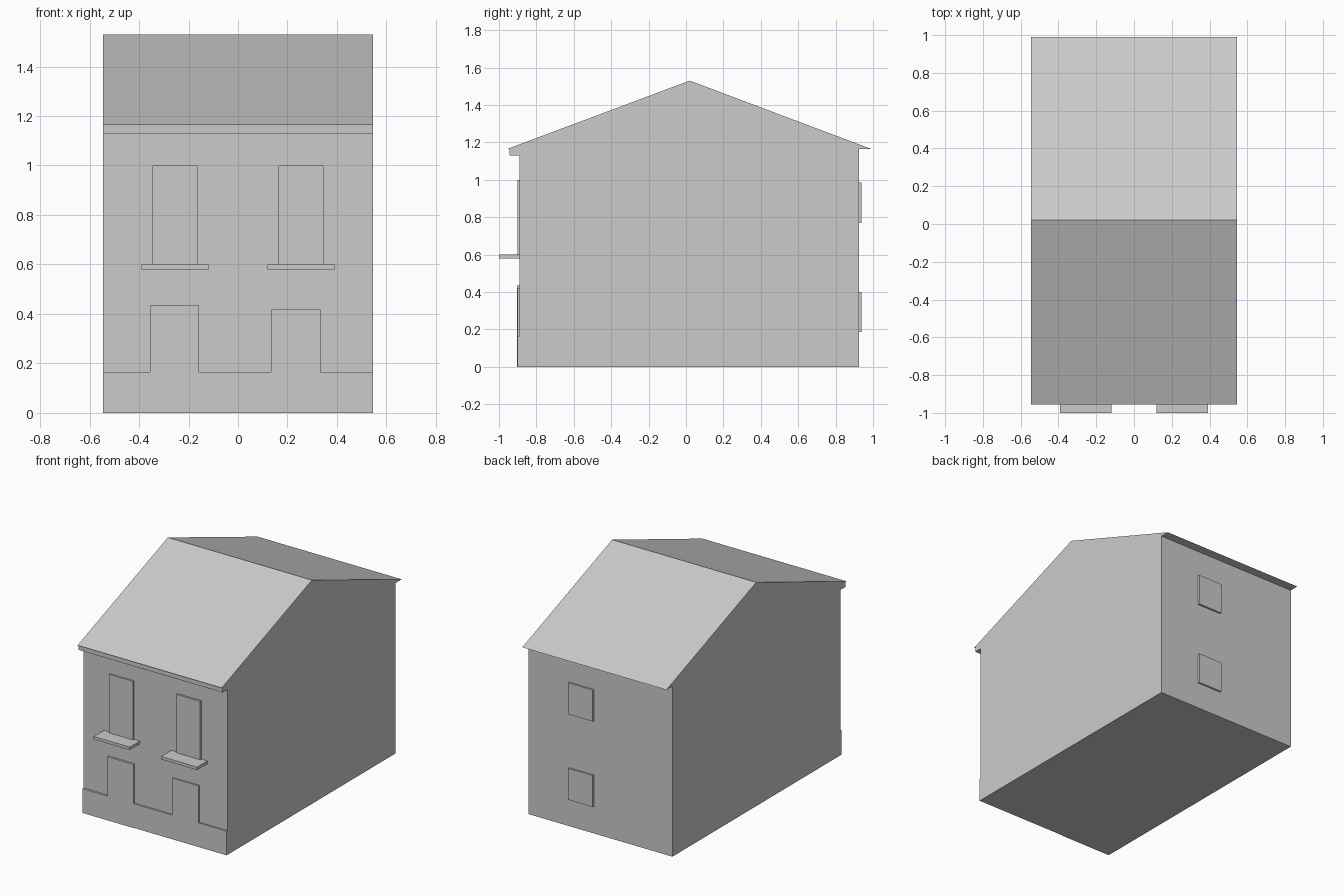
import bpy
import bmesh
from mathutils import Vector

cube = bpy.data.objects.get("Cube")
if cube:
    bpy.data.objects.remove(cube, do_unlink=True)

grey = bpy.data.materials.new("plain_grey")
grey.use_nodes = True
colour = (0.6, 0.6, 0.6, 1)
grey.diffuse_color = colour
grey.node_tree.nodes["Principled BSDF"].inputs["Base Color"].default_value = colour

HALF = 0.545      # half the house width
FRONT = -0.89     # front wall plane
BACK = 0.925      # back wall plane
EAVE = 1.165      # eave height


def prism(name, points, offset):
    """Extrude a flat outline by an offset into a closed solid."""
    bm = bmesh.new()
    face = bm.faces.new([bm.verts.new(p) for p in points])
    result = bmesh.ops.extrude_face_region(bm, geom=[face], use_keep_orig=True)
    moved = [g for g in result["geom"] if isinstance(g, bmesh.types.BMVert)]
    bmesh.ops.translate(bm, verts=moved, vec=Vector(offset))
    bmesh.ops.recalc_face_normals(bm, faces=bm.faces)
    mesh = bpy.data.meshes.new(name)
    bm.to_mesh(mesh)
    bm.free()
    mesh.materials.append(grey)
    obj = bpy.data.objects.new(name, mesh)
    bpy.context.collection.objects.link(obj)
    return obj


def wall_plate(name, outline, wall, depth):
    """Raise an (x, z) outline from a wall; negative depth faces the front."""
    return prism(name, [(x, wall, z) for x, z in outline], (0, depth, 0))


def rect(x0, x1, z0, z1):
    return [(x0, z0), (x1, z0), (x1, z1), (x0, z1)]


# Walls and gabled roof with overhanging eaves
section = [(FRONT, 0), (BACK, 0), (BACK, EAVE), (0.99, EAVE),
           (0.02, 1.53), (-0.955, EAVE), (FRONT, EAVE)]
prism("house_shell", [(-HALF, y, z) for y, z in section], (2 * HALF, 0, 0))

# Cornice under the front eave
wall_plate("front_cornice", rect(-HALF, HALF, 1.13, EAVE), FRONT, -0.055)

# Upper front windows and their deep sills
for side, x in (("right", -0.255), ("left", 0.255)):
    wall_plate("front_window_" + side, rect(x - 0.091, x + 0.091, 0.6, 1.0), FRONT, -0.012)
    wall_plate("window_sill_" + side, rect(x - 0.136, x + 0.136, 0.58, 0.6), FRONT, -0.11)


# Each half of the plinth rises into a door or window panel
def plinth(name, x0, x1, panel_x0, panel_x1, top, depth):
    base = 0.165
    outline = [(x0, 0), (x1, 0), (x1, base), (panel_x1, base),
               (panel_x1, top), (panel_x0, top), (panel_x0, base)]
    if panel_x1 == x1:
        outline.remove((x1, base))
        outline.remove((x1, base))
    outline.append((x0, base))
    wall_plate(name, outline, FRONT, depth)


plinth("plinth_with_door", -HALF, -0.158, -0.355, -0.158, 0.435, -0.014)
plinth("plinth_with_panel", -0.158, HALF, 0.133, 0.333, 0.418, -0.011)

# Small back windows, one above the other
for name, z in (("back_window_lower", 0.185), ("back_window_upper", 0.77)):
    wall_plate(name, rect(0.05, 0.235, z, z + 0.215), BACK, 0.012)
